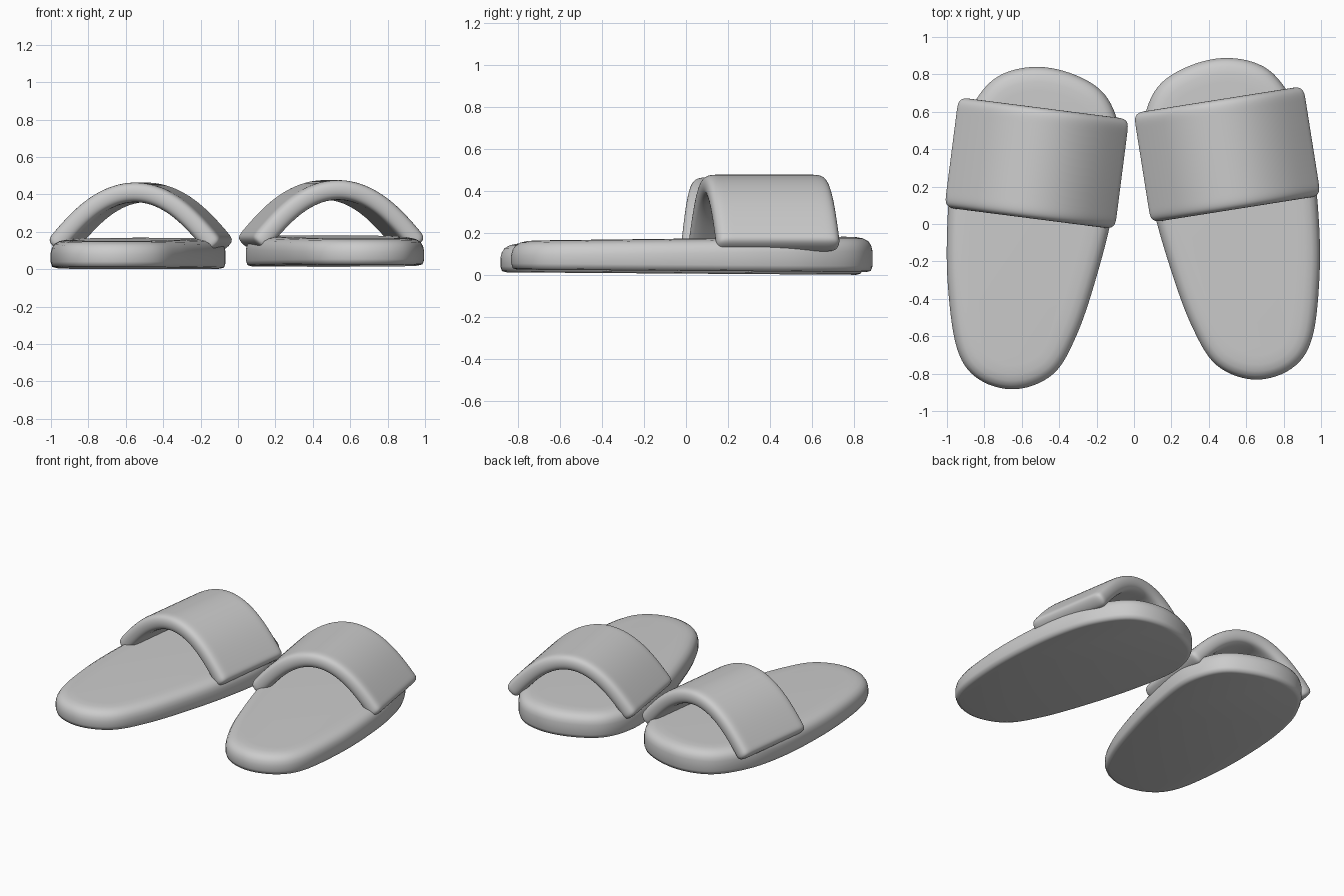
import bpy, bmesh, math
from mathutils import Vector, Matrix

if "Cube" in bpy.data.objects:
    bpy.data.objects.remove(bpy.data.objects["Cube"])

# Sole outline of the left slipper, seen from above
OUTLINE = [(-0.54, 0.84), (-0.31, 0.795), (-0.14, 0.67), (-0.067, 0.42), (-0.11, 0.08),
           (-0.2, -0.28), (-0.305, -0.59), (-0.43, -0.8), (-0.63, -0.883), (-0.83, -0.83),
           (-0.945, -0.67), (-0.995, -0.33), (-0.998, 0.0), (-0.97, 0.3), (-0.9, 0.56),
           (-0.755, 0.77)]
# Sole wall: inset from the outline, height
WALL = [(0.03, 0.006), (0.008, 0.012), (0.0, 0.035), (0.0, 0.09), (0.006, 0.115),
        (0.02, 0.137), (0.045, 0.151), (0.08, 0.158), (0.13, 0.160)]
# Half of the strap arch: distance from middle, height
ARCH = [(0.435, 0.115), (0.40, 0.158), (0.345, 0.222), (0.25, 0.318), (0.13, 0.393), (0, 0.42)]


def closed_spline(pts, steps):
    """Smooth closed curve through the points."""
    out, n = [], len(pts)
    for i in range(n):
        a, b, c, d = (Vector(pts[(i + k) % n]) for k in (-1, 0, 1, 2))
        for s in range(steps):
            t = s / steps
            out.append(0.5 * (2 * b + (c - a) * t + (2 * a - 5 * b + 4 * c - d) * t * t
                              + (3 * b - a - 3 * c + d) * t ** 3))
    return out


def finish(name, bm, xform, mirrored):
    if mirrored:
        bm.transform(Matrix.Scale(-1, 4, (1, 0, 0)))
    bm.transform(xform)
    bmesh.ops.recalc_face_normals(bm, faces=bm.faces[:])
    for f in bm.faces:
        f.smooth = True
    me = bpy.data.meshes.new(name)
    bm.to_mesh(me)
    bm.free()
    ob = bpy.data.objects.new(name, me)
    bpy.context.collection.objects.link(ob)
    return ob


def make_sole(name, xform, mirrored):
    bm = bmesh.new()
    pts = closed_spline(OUTLINE, 7)
    n = len(pts)
    rings = []
    for inset, z in WALL:
        ring = []
        for i, p in enumerate(pts):
            t = (pts[(i + 1) % n] - pts[i - 1]).normalized()
            q = p + Vector((t.y, -t.x)) * inset      # outline runs clockwise
            tilt = -0.007 if z < 0.05 else 0.012
            ring.append(bm.verts.new((q.x, q.y, z + tilt * q.y)))
        rings.append(ring)
    for a, b in zip(rings, rings[1:]):
        for i in range(n):
            j = (i + 1) % n
            bm.faces.new((a[i], a[j], b[j], b[i]))
    bm.faces.new(rings[0])
    bm.faces.new(rings[-1])
    return finish(name, bm, xform, mirrored)


def make_strap(name, xform, mirrored):
    bm = bmesh.new()
    arch = [(-x, z) for x, z in ARCH] + ARCH[-2::-1]
    place = Matrix.Translation((-0.52, 0.325, 0)) @ Matrix.Rotation(math.radians(-7.3), 4, 'Z')
    rows = [[bm.verts.new(place @ Vector((x, y, z))) for x, z in arch]
            for y in (-0.3, -0.22, -0.08, 0.08, 0.22, 0.3)]
    for a, b in zip(rows, rows[1:]):
        for i in range(len(arch) - 1):
            bm.faces.new((a[i], a[i + 1], b[i + 1], b[i]))
    ob = finish(name, bm, xform, mirrored)
    # Padded thickness with soft rounded borders
    sol = ob.modifiers.new("thickness", 'SOLIDIFY')
    sol.thickness = 0.108
    sol.offset = 0
    sub = ob.modifiers.new("soften", 'SUBSURF')
    sub.levels = sub.render_levels = 3
    return ob


# The right slipper is the left one mirrored, turned and shifted slightly
right = Matrix.Translation((-0.012, 0.032, 0.013)) @ Matrix.Rotation(math.radians(1.7), 4, 'Z')
for side, xform, mirrored in (("left", Matrix.Identity(4), False), ("right", right, True)):
    make_sole(side + "_sole", xform, mirrored)
    make_strap(side + "_strap", xform, mirrored)
